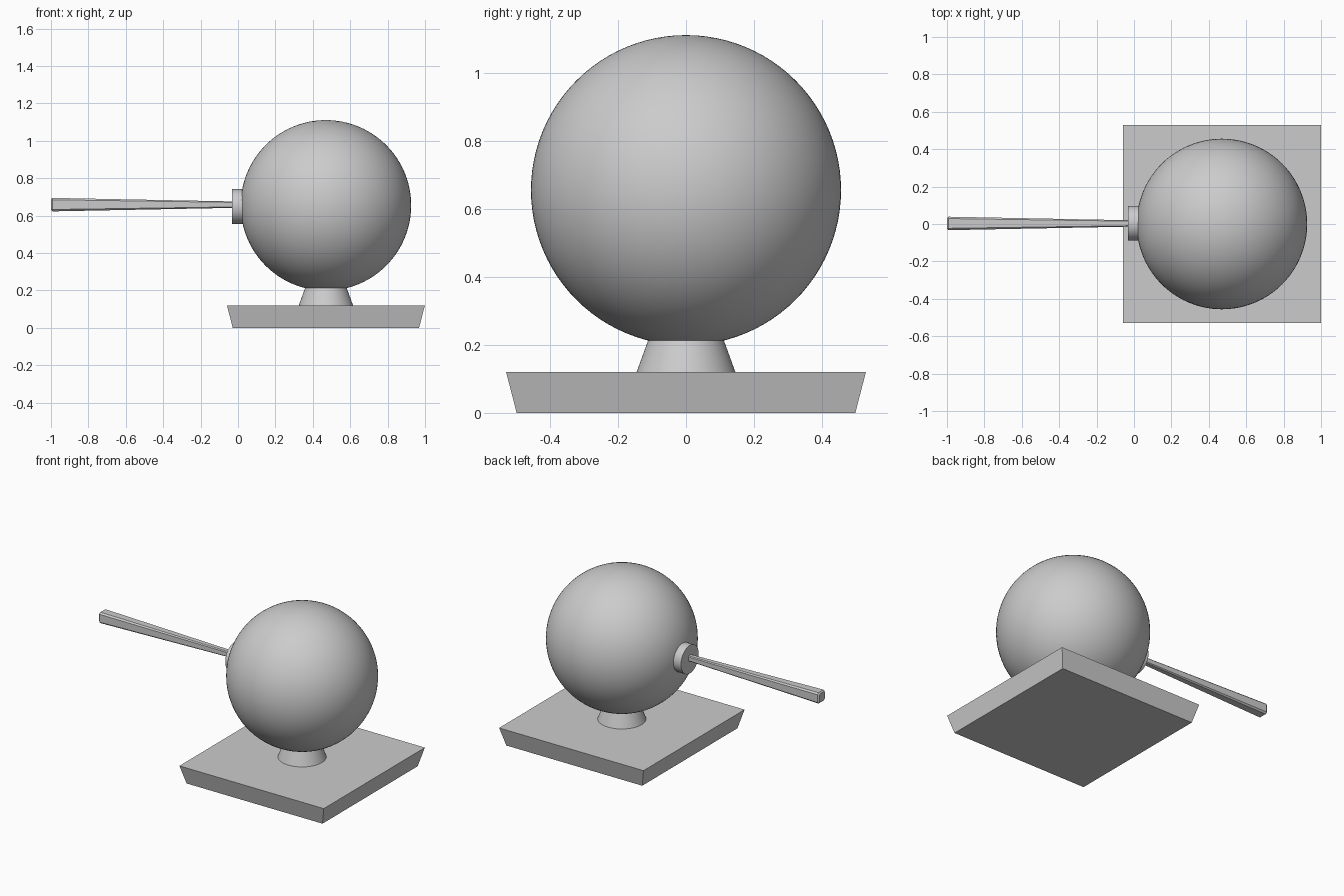
import bpy, math
from math import pi

if "Cube" in bpy.data.objects:
    bpy.data.objects.remove(bpy.data.objects["Cube"])

CX = 0.47  # shared axis of base, neck and ball


def smooth(obj):
    bpy.context.view_layer.objects.active = obj
    obj.select_set(True)
    bpy.ops.object.shade_smooth_by_angle(angle=math.radians(30))
    obj.select_set(False)


def loft(name, rings):
    """Skin equal-length point rings and cap both ends."""
    n = len(rings[0])
    verts = [p for ring in rings for p in ring]
    faces = [tuple(range(n))[::-1], tuple(range(len(verts) - n, len(verts)))]
    for r in range(len(rings) - 1):
        for i in range(n):
            j = (i + 1) % n
            faces.append((r * n + i, r * n + j, (r + 1) * n + j, (r + 1) * n + i))
    mesh = bpy.data.meshes.new(name)
    mesh.from_pydata(verts, [], faces)
    obj = bpy.data.objects.new(name, mesh)
    bpy.context.collection.objects.link(obj)
    return obj


def square(half, z):
    return [(CX + sx * half, sy * half, z) for sx, sy in ((-1, -1), (1, -1), (1, 1), (-1, 1))]


def chamfered(half, cut, x, y0=0.003, z0=0.659):
    a, b = half, half - cut
    pts = [(a, -b), (a, b), (b, a), (-b, a), (-a, b), (-a, -b), (-b, -a), (b, -a)]
    return [(x, y0 + y, z0 + z) for y, z in pts]


# Flared square base
loft("base", [square(0.498, 0), square(0.529, 0.12)])

# Tapered neck under the ball
bpy.ops.mesh.primitive_cone_add(vertices=64, radius1=0.146, radius2=0.106,
                                depth=0.11, location=(CX, 0, 0.173))
neck = bpy.context.object
neck.name = "neck"
smooth(neck)

# Ball
bpy.ops.mesh.primitive_uv_sphere_add(segments=96, ring_count=48, radius=0.456,
                                     location=(CX, 0, 0.655))
ball = bpy.context.object
ball.name = "ball"
smooth(ball)

# Round collar where the handle meets the ball
bpy.ops.mesh.primitive_cylinder_add(vertices=64, radius=0.093, depth=0.07,
                                    location=(0.004, 0.004, 0.649), rotation=(0, pi / 2, 0))
collar = bpy.context.object
collar.name = "collar"
smooth(collar)

# Tapered handle with chamfered edges, widening outward
loft("handle", [chamfered(0.028, 0.008, -1.0), chamfered(0.036, 0.010, -0.992),
                chamfered(0.017, 0.005, -0.02)])
